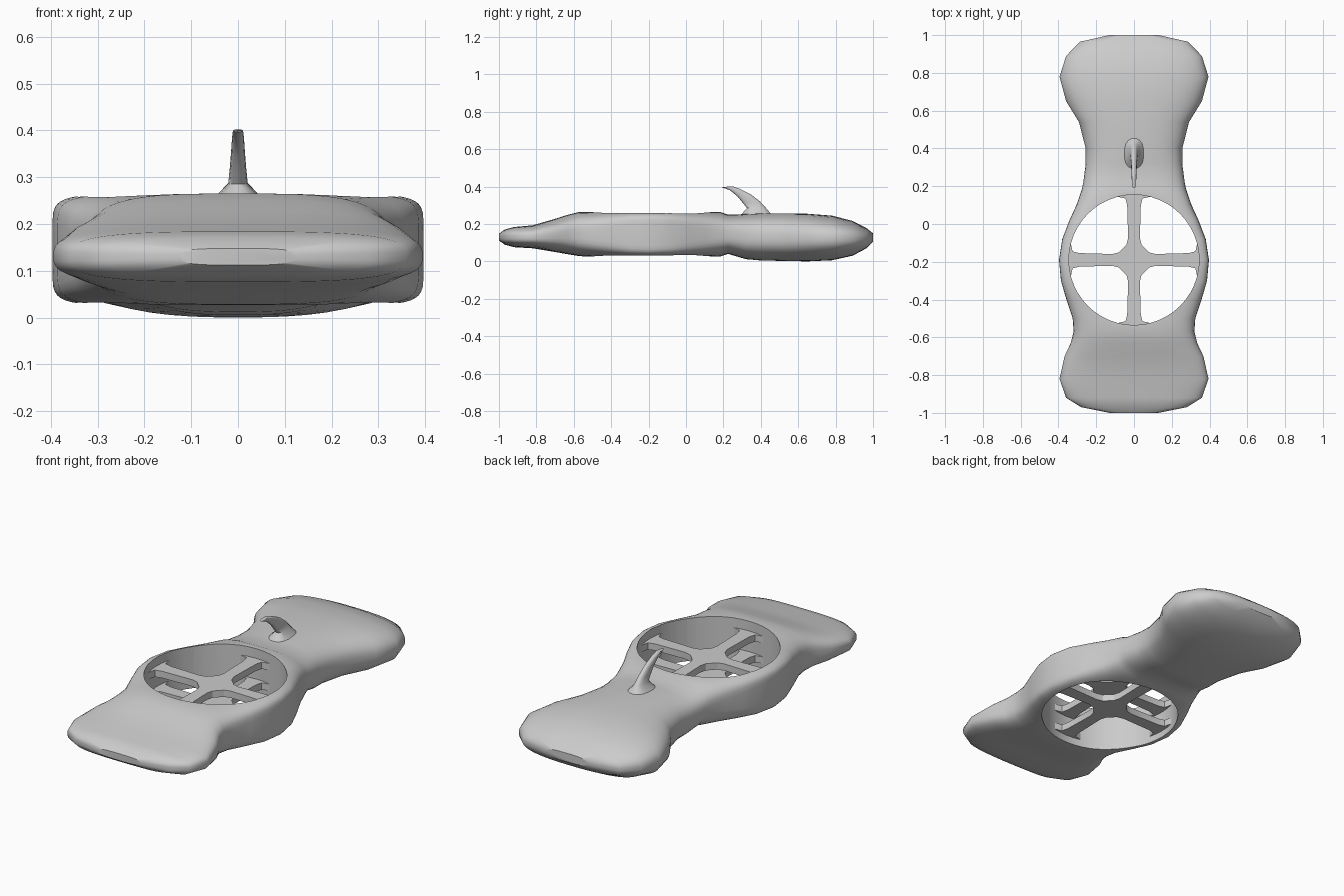
import bpy, bmesh, math

if "Cube" in bpy.data.objects:
    bpy.data.objects.remove(bpy.data.objects["Cube"])

CY, R = -0.19, 0.345   # centre and radius of the round duct


def make(name, bm, angle=35):
    bmesh.ops.recalc_face_normals(bm, faces=bm.faces)
    me = bpy.data.meshes.new(name)
    bm.to_mesh(me)
    bm.free()
    ob = bpy.data.objects.new(name, me)
    bpy.context.collection.objects.link(ob)
    if angle:
        smooth(ob, angle)
    return ob


def smooth(ob, angle):
    bpy.ops.object.select_all(action='DESELECT')
    ob.select_set(True)
    bpy.context.view_layer.objects.active = ob
    bpy.ops.object.shade_smooth_by_angle(angle=math.radians(angle))


def loft(rings):
    bm = bmesh.new()
    loops = [[bm.verts.new(p) for p in r] for r in rings]
    n = len(loops[0])
    for a, b in zip(loops, loops[1:]):
        for i in range(n):
            j = (i + 1) % n
            bm.faces.new((a[i], a[j], b[j], b[i]))
    bm.faces.new(loops[0])
    bm.faces.new(loops[-1])
    return bm


def superellipse(n, count):
    pts = []
    for i in range(count):
        t = 2 * math.pi * (i + 0.5) / count
        c, s = math.cos(t), math.sin(t)
        pts.append((math.copysign(abs(c) ** (2 / n), c), math.copysign(abs(s) ** (2 / n), s)))
    return pts


# Body stations: y, half width, bottom z, top z, squareness
stations = [
    (-1.0, 0.13, 0.112, 0.148, 3), (-0.97, 0.28, 0.09, 0.17, 3.2),
    (-0.92, 0.36, 0.076, 0.184, 3.2), (-0.82, 0.395, 0.07, 0.193, 3.2),
    (-0.70, 0.368, 0.05, 0.228, 3.2), (-0.63, 0.335, 0.038, 0.25, 3.3),
    (-0.57, 0.32, 0.028, 0.265, 3.5), (-0.50, 0.325, 0.025, 0.265, 3.8),
    (-0.40, 0.358, 0.025, 0.265, 5), (-0.30, 0.387, 0.025, 0.265, 7),
    (CY, 0.397, 0.025, 0.265, 8), (-0.08, 0.38, 0.025, 0.265, 7),
    (0.02, 0.342, 0.025, 0.265, 5), (0.10, 0.305, 0.025, 0.265, 4),
    (0.185, 0.276, 0.027, 0.264, 3.2), (0.225, 0.268, 0.04, 0.25, 3),
    (0.32, 0.256, 0.012, 0.253, 2.8), (0.40, 0.256, 0.005, 0.257, 2.6),
    (0.54, 0.292, 0.002, 0.257, 2.6), (0.65, 0.36, 0.0, 0.255, 2.5),
    (0.78, 0.395, 0.006, 0.245, 2.5), (0.89, 0.36, 0.03, 0.217, 2.5),
    (0.965, 0.285, 0.07, 0.178, 2.6), (1.0, 0.13, 0.105, 0.15, 2.6)]
rings = []
for y, w, z0, z1, n in stations:
    rings.append([(w * u, y, (z0 + z1) / 2 + (z1 - z0) / 2 * v) for u, v in superellipse(n, 48)])
body = make("body", loft(rings), None)

# Round duct cut through the body
cut = bmesh.new()
bmesh.ops.create_cone(cut, cap_ends=True, segments=48, radius1=R, radius2=R, depth=1)
bmesh.ops.translate(cut, verts=cut.verts, vec=(0, CY, 0.14))
cutter = make("duct_cutter", cut, None)
cutter.hide_render = True
mod = body.modifiers.new("duct", 'BOOLEAN')
mod.operation, mod.solver, mod.object = 'DIFFERENCE', 'EXACT', cutter
bpy.context.view_layer.objects.active = body
bpy.ops.object.modifier_apply(modifier=mod.name)
bpy.data.objects.remove(cutter)
smooth(body, 40)

# Four-armed guards, upper and lower, flared where they meet the duct wall
arm = [(0.08, 0.04), (0.115, 0.031), (0.29, 0.036), (0.325, 0.045), (0.334, 0.085)]
quarter = [(x, -h) for x, h in arm] + [(0.355, -0.09), (0.355, 0.09)] + [(x, h) for x, h in reversed(arm)]


def guard(name, z, t):
    outline = []
    for k in range(4):
        c, s = [(1, 0), (0, 1), (-1, 0), (0, -1)][k]
        outline += [(c * x - s * y, CY + s * x + c * y) for x, y in quarter]
    make(name, loft([[(x, y, zz) for x, y in outline] for zz in (z - t, z + t)]), 30)


guard("upper_guard", 0.195, 0.018)
guard("lower_guard", 0.085, 0.018)

# Curved fin: front point, back point (y, z), half thickness
fin = [((0.27, 0.235), (0.48, 0.235), 0.065), ((0.30, 0.257), (0.452, 0.258), 0.05),
       ((0.325, 0.285), (0.425, 0.29), 0.021), ((0.305, 0.31), (0.395, 0.322), 0.018),
       ((0.277, 0.345), (0.345, 0.36), 0.015), ((0.235, 0.38), (0.29, 0.387), 0.013),
       ((0.19, 0.397), (0.25, 0.402), 0.011)]
rings = []
for (ya, za), (yb, zb), w in fin:
    rings.append([(w * v, (ya + yb) / 2 + (yb - ya) / 2 * u, (za + zb) / 2 + (zb - za) / 2 * u)
                  for u, v in superellipse(2.4, 16)])
make("fin", loft(rings), 50)
